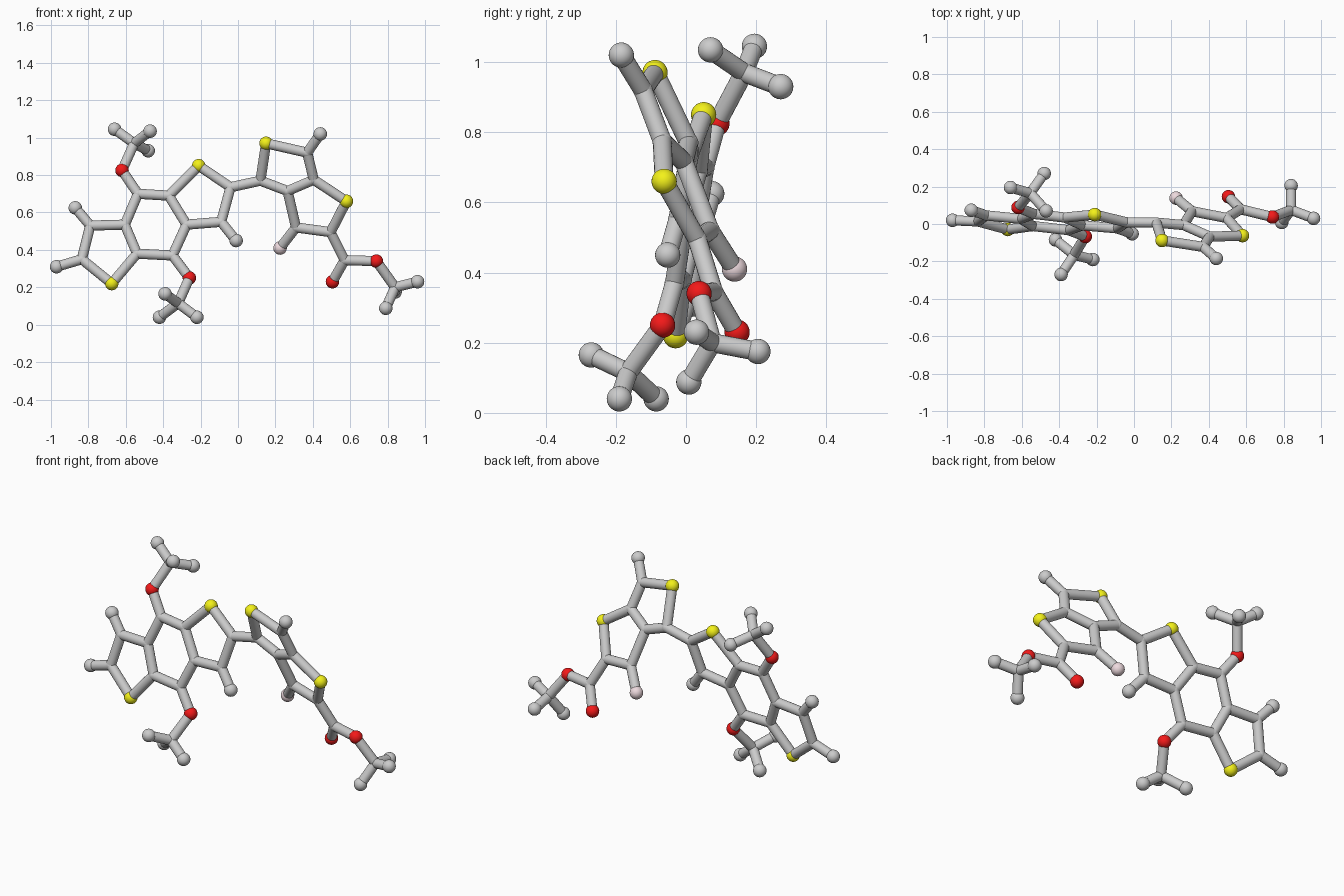
import bpy, bmesh
from mathutils import Vector

if "Cube" in bpy.data.objects:
    bpy.data.objects.remove(bpy.data.objects["Cube"])

STICK, BALL = 0.027, 0.036


def left_plane(x, z):
    return Vector((x, -0.1045 * x + 0.204 * z - 0.145, z))


def right_plane(x, z):
    return Vector((x, -0.256 * x - 0.439 * z + 0.376, z))


# Flat ring systems: front-view positions dropped onto each tilted plane
left = {
    "s1": (-.675, .22), "c2": (-.835, .35), "m2": (-.97, .31), "c3": (-.79, .53),
    "m3": (-.87, .625), "c4": (-.605, .535), "c5": (-.54, .38), "c6": (-.535, .70),
    "c7": (-.37, .69), "c8": (-.275, .535), "c9": (-.35, .37), "o1": (-.62, .825),
    "o2": (-.26, .25), "s2": (-.21, .85), "c10": (-.04, .735), "c11": (-.09, .55),
    "m4": (-.01, .45)}
right = {
    "d1": (.12, .77), "s3": (.15, .97), "d2": (.37, .92), "m5": (.44, 1.02),
    "d3": (.405, .775), "d4": (.265, .715), "s4": (.58, .66), "d5": (.495, .495),
    "d6": (.31, .52), "f1": (.225, .41), "e1": (.57, .345), "o3": (.505, .23),
    "o4": (.74, .34)}
atoms = {k: left_plane(*v) for k, v in left.items()}
atoms.update({k: right_plane(*v) for k, v in right.items()})

# Three-pronged end groups: hub followed by its tips
forks = {
    "upper_fork": ("o1", (-.555, .165, .97), (-.66, .195, 1.045), (-.47, .07, 1.035), (-.48, .27, .93)),
    "lower_fork": ("o2", (-.32, -.165, .115), (-.39, -.27, .165), (-.42, -.085, .04), (-.22, -.19, .04)),
    "side_fork": ("o4", (.84, .075, .20), (.96, .03, .23), (.79, .008, .088), (.84, .205, .175))}

# Bond chains, read as connected paths
left_chains = ["s1 c2 c3 c4 c5 s1", "c4 c6 c7 c8 c9 c5", "c7 s2 c10 c11 c8",
               "c2 m2", "c3 m3", "c6 o1", "c9 o2", "c11 m4"]
right_chains = ["d1 s3 d2 d3 d4 d1", "d3 s4 d5 d6 d4", "d2 m5", "d6 f1",
                "d5 e1 o3", "e1 o4"]


def finish(bm, name, colour=None):
    mesh = bpy.data.meshes.new(name)
    for f in bm.faces:
        f.smooth = len(f.verts) <= 4
    bm.to_mesh(mesh)
    bm.free()
    ob = bpy.data.objects.new(name, mesh)
    bpy.context.collection.objects.link(ob)
    if colour:
        mat = bpy.data.materials.get(colour[0]) or bpy.data.materials.new(colour[0])
        mat.diffuse_color = colour[1]
        mat.use_nodes = True
        mat.node_tree.nodes["Principled BSDF"].inputs["Base Color"].default_value = mat.diffuse_color
        mesh.materials.append(mat)


def add_ball(bm, p, r):
    ret = bmesh.ops.create_uvsphere(bm, u_segments=28, v_segments=18, radius=r)
    bmesh.ops.translate(bm, verts=ret["verts"], vec=p)


def add_stick(bm, a, b):
    d = b - a
    ret = bmesh.ops.create_cone(bm, cap_ends=True, segments=20, radius1=STICK,
                                radius2=STICK, depth=d.length)
    bmesh.ops.rotate(bm, verts=ret["verts"], matrix=d.to_track_quat("Z", "Y").to_matrix())
    bmesh.ops.translate(bm, verts=ret["verts"], vec=(a + b) / 2)


def ring_frame(name, chains):
    bm = bmesh.new()
    joints = set()
    for chain in chains:
        keys = chain.split()
        joints.update(keys)
        for a, b in zip(keys, keys[1:]):
            add_stick(bm, atoms[a], atoms[b])
    for k in sorted(joints):
        if k[0] in "cde":
            add_ball(bm, atoms[k], STICK * 1.04)
    finish(bm, name)


# Stick frames and the link between them
ring_frame("left_ring_frame", left_chains)
ring_frame("right_ring_frame", right_chains)
ring_frame("centre_link", ["c10 d1"])

# End groups
for name, (root, hub, *tips) in forks.items():
    bm = bmesh.new()
    hub = Vector(hub)
    add_stick(bm, atoms[root], hub)
    add_ball(bm, hub, STICK * 1.04)
    for t in tips:
        add_stick(bm, hub, Vector(t))
        add_ball(bm, Vector(t), BALL)
    finish(bm, name)

# Visible balls by kind
kinds = {"m": ("grey_ball", None),
         "s": ("yellow_ball", ("yellow", (.9, .88, .01, 1))),
         "o": ("red_ball", ("red", (.9, .01, .01, 1))),
         "f": ("pink_ball", ("pink", (.85, .70, .73, 1)))}
for key, p in atoms.items():
    if key[0] in kinds:
        label, colour = kinds[key[0]]
        bm = bmesh.new()
        add_ball(bm, p, BALL)
        finish(bm, f"{label}_{key[1:]}", colour)
